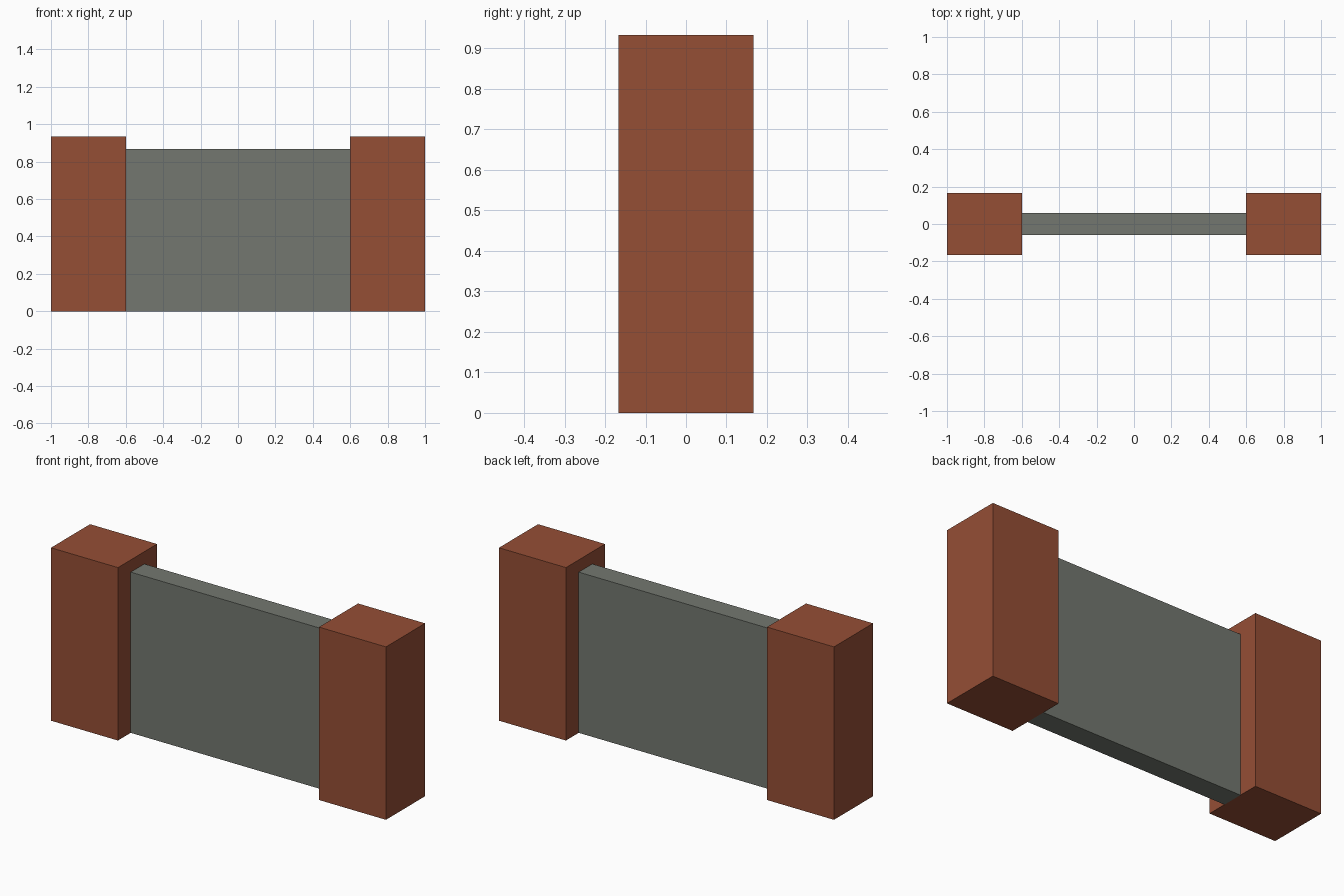
import bpy

if "Cube" in bpy.data.objects:
    bpy.data.objects.remove(bpy.data.objects["Cube"])


def material(name, color):
    mat = bpy.data.materials.new(name)
    mat.diffuse_color = (*color, 1.0)
    mat.use_nodes = True
    mat.node_tree.nodes["Principled BSDF"].inputs["Base Color"].default_value = mat.diffuse_color
    return mat


def box(name, center, size, mat):
    bpy.ops.mesh.primitive_cube_add(size=1, location=center)
    obj = bpy.context.object
    obj.name = name
    obj.scale = size
    bpy.ops.object.transform_apply(location=False, rotation=False, scale=True)
    obj.data.materials.append(mat)
    return obj


brick = material("brick red", (0.30, 0.077, 0.036))
stone = material("stone grey", (0.172, 0.186, 0.160))

POST_H, PANEL_H = 0.933, 0.867

# End posts
for side, x in (("left", -0.8), ("right", 0.8)):
    box(side + "_post", (x, 0, POST_H / 2), (0.4, 0.333, POST_H), brick)

# Thin wall panel spanning between the posts
box("wall_panel", (0, 0, PANEL_H / 2), (1.2, 0.116, PANEL_H), stone)
